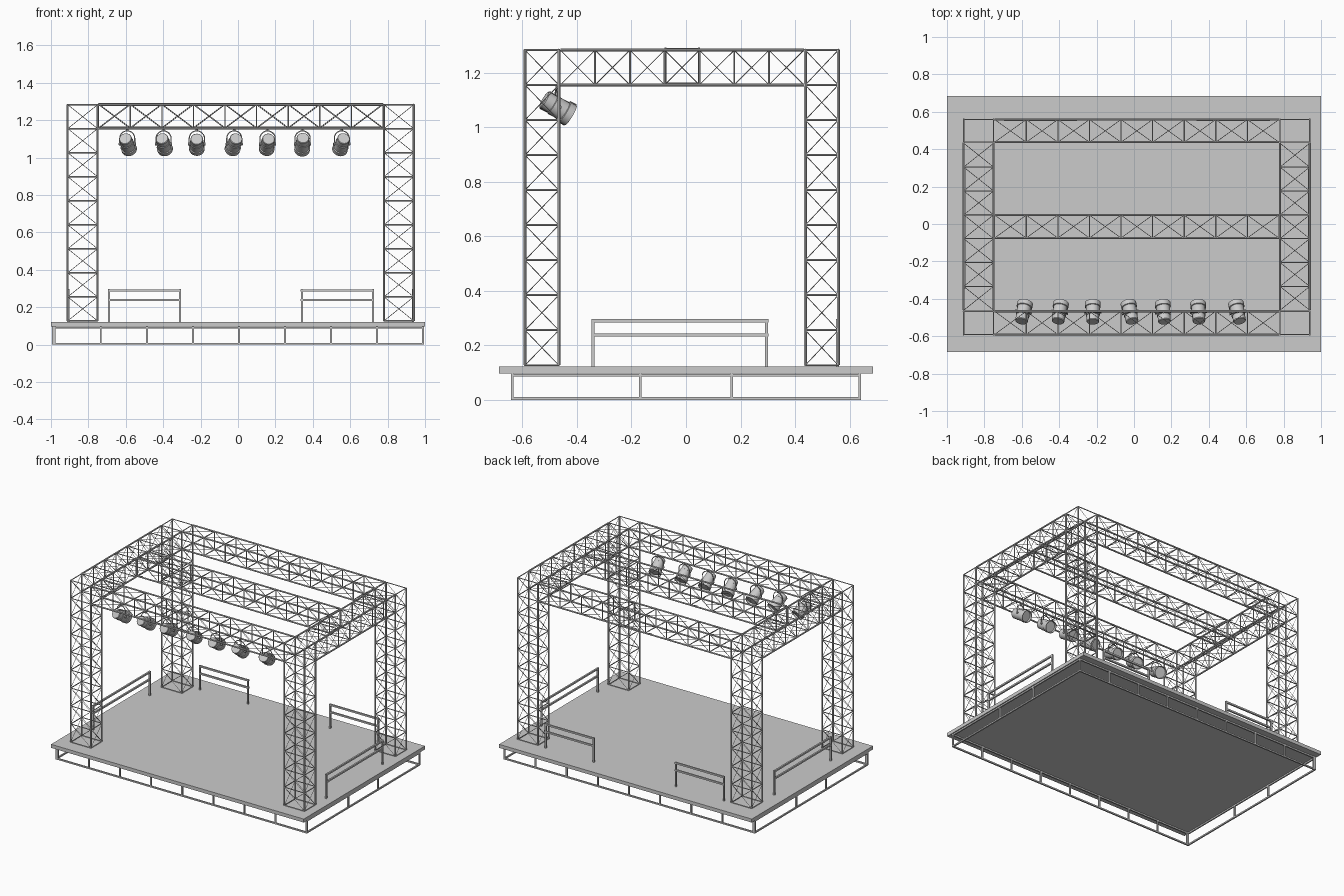
import bpy, bmesh, math
from mathutils import Vector, Matrix

if "Cube" in bpy.data.objects:
    bpy.data.objects.remove(bpy.data.objects["Cube"])


def finish(bm, name, smooth=False):
    me = bpy.data.meshes.new(name)
    bm.to_mesh(me)
    bm.free()
    ob = bpy.data.objects.new(name, me)
    bpy.context.collection.objects.link(ob)
    if smooth:
        bpy.ops.object.select_all(action='DESELECT')
        ob.select_set(True)
        bpy.context.view_layer.objects.active = ob
        bpy.ops.object.shade_smooth_by_angle(angle=math.radians(35))
    return ob


def tube(bm, a, b, r, sides=8, r2=None):
    a, b = Vector(a), Vector(b)
    d = b - a
    m = Matrix.Translation((a + b) / 2) @ d.to_track_quat('Z', 'Y').to_matrix().to_4x4()
    bmesh.ops.create_cone(bm, cap_ends=True, segments=sides, radius1=r,
                          radius2=r if r2 is None else r2, depth=d.length, matrix=m)


def box(bm, lo, hi):
    lo, hi = Vector(lo), Vector(hi)
    bmesh.ops.create_cube(bm, size=1, matrix=Matrix.Translation((lo + hi) / 2)
                          @ Matrix.Diagonal((*(hi - lo), 1)))


def bar(bm, a, b, t):
    """Square axis-aligned bar of width t between two points."""
    h = Vector((t / 2,) * 3)
    lo = Vector(map(min, a, b))
    hi = Vector(map(max, a, b))
    box(bm, lo - h, hi + h)


def truss(name, lo, hi, axis, stations, end_rungs=True):
    """Box truss: four chords along axis, square rungs and crossed braces."""
    bm = bmesh.new()
    u, v = [i for i in range(3) if i != axis]
    cr = 0.0055
    ring = [(lo[u] + cr, lo[v] + cr), (hi[u] - cr, lo[v] + cr),
            (hi[u] - cr, hi[v] - cr), (lo[u] + cr, hi[v] - cr)]

    def pt(k, s):
        p = [0, 0, 0]
        p[axis], p[u], p[v] = s, *ring[k % 4]
        return p
    for k in range(4):
        tube(bm, pt(k, stations[0]), pt(k, stations[-1]), cr)
        for i, s in enumerate(stations):
            if end_rungs or 0 < i < len(stations) - 1:
                tube(bm, pt(k, s), pt(k + 1, s), 0.0035, 6)
        for s, t in zip(stations, stations[1:]):
            tube(bm, pt(k, s), pt(k + 1, t), 0.0016, 4)
            tube(bm, pt(k + 1, s), pt(k, t), 0.0016, 4)
    return finish(bm, name, True)


def steps(a, b, n):
    return [a + (b - a) * i / n for i in range(n + 1)]


# Deck
bm = bmesh.new()
box(bm, (-1, -0.685, 0.097), (1, 0.685, 0.122))
finish(bm, "stage_deck")

# Perimeter base frame below the deck
bm = bmesh.new()
X, Y, T = 0.99, 0.637, 0.01
for z in (0.005, 0.09):
    for s in (-1, 1):
        bar(bm, (-X, s * Y, z), (X, s * Y, z), T)
        bar(bm, (s * X, -Y, z), (s * X, Y, z), T)
for s in (-1, 1):
    for x in steps(-0.98, X, 8):
        bar(bm, (x, s * Y, 0.005), (x, s * Y, 0.092), T)
    for y in steps(-Y, Y, 3)[1:3] + [-Y, Y]:
        y = y * 0.79 if abs(y) < 0.5 else y
        bar(bm, (s * X, y, 0.005), (s * X, y, 0.092), T)
finish(bm, "base_frame")

# Corner towers
XS = {"left": (-0.916, -0.745), "right": (0.775, 0.945)}
YS = {"front": (-0.596, -0.461), "back": (0.432, 0.564)}
Z0, Z1, Z2 = 0.122, 1.155, 1.288
for xn, (xa, xb) in XS.items():
    for yn, (ya, yb) in YS.items():
        truss(f"{yn}_{xn}_tower", (xa, ya, Z0), (xb, yb, Z2), 2,
              steps(Z0 + 0.005, Z1, 8) + [Z2 - 0.005])

# Roof trusses
xa, xb = XS["left"][1], XS["right"][0]
ya, yb = YS["front"][1], YS["back"][0]
for n, (a, b) in YS.items():
    truss(f"{n}_roof_truss", (xa, a, Z1 - 0.005), (xb, b, Z2), 0, steps(xa, xb, 9), False)
for n, (a, b) in XS.items():
    truss(f"{n}_roof_truss", (a, ya, Z1 - 0.005), (b, yb, Z2), 1, steps(ya, yb, 7), False)
truss("middle_roof_truss", (xa, -0.08, Z1), (xb, 0.053, Z2 + 0.005), 0, steps(xa, xb, 9))


# Guard rails
def rail(name, a, b):
    bm = bmesh.new()
    for p in (a, b):
        bar(bm, (*p, 0.105), (*p, 0.291), 0.011)
    for z in (0.29, 0.238):
        bar(bm, (*a, z), (*b, z), 0.0115)
    finish(bm, name)


rail("back_left_rail", (-0.69, 0.556), (-0.31, 0.556))
rail("back_right_rail", (0.341, 0.556), (0.721, 0.556))
rail("left_rail", (-0.906, -0.341), (-0.906, 0.296))
rail("right_rail", (0.936, -0.341), (0.936, 0.296))


# Spotlights: lathed can aimed down the stage, hung from an arched yoke
PROFILE = [(0, -0.058), (0.031, -0.058), (0.034, -0.054), (0.034, -0.022), (0.037, -0.02),
           (0.037, 0.03), (0.042, 0.032), (0.042, 0.058), (0.038, 0.058), (0.036, 0.046),
           (0, 0.046)]


def spotlight(i, x, pan, tilt):
    bm = bmesh.new()
    vs = [bm.verts.new((r, 0, z)) for r, z in PROFILE]
    es = [bm.edges.new(e) for e in zip(vs, vs[1:])]
    bmesh.ops.spin(bm, geom=vs + es, axis=(0, 0, 1), cent=(0, 0, 0),
                   angle=math.tau, steps=24)
    bmesh.ops.remove_doubles(bm, verts=bm.verts, dist=1e-5)
    bmesh.ops.recalc_face_normals(bm, faces=bm.faces)
    # local z becomes +y, dipped by tilt
    bm.transform(Matrix.Rotation(-math.radians(90 + tilt), 4, 'X'))
    # yoke
    arch = [(-0.041, 0)] + [(-0.041 * math.cos(t), 0.03 + 0.04 * math.sin(t))
                            for t in steps(0, math.pi, 10)] + [(0.041, 0)]
    for (a, b), (c, d) in zip(arch, arch[1:]):
        tube(bm, (a, 0, b), (c, 0, d), 0.003, 6)
    for s in (-1, 1):
        tube(bm, (s * 0.034, 0, 0), (s * 0.046, 0, 0), 0.007, 10)
    tube(bm, (0, 0, 0.066), (0, 0, 0.085), 0.006, 8)
    bm.transform(Matrix.Translation((x, -0.472, 1.073))
                 @ Matrix.Rotation(-math.radians(pan), 4, 'Z'))
    finish(bm, f"spotlight_{i}", True)


for i, (x, pan, tilt) in enumerate([(-0.592, 12, 30), (-0.398, 10, 31), (-0.22, 0, 27),
                                    (-0.02, -12, 30), (0.158, -6, 28), (0.345, -3, 34),
                                    (0.555, -12, 31)], 1):
    spotlight(i, x, pan, tilt)
